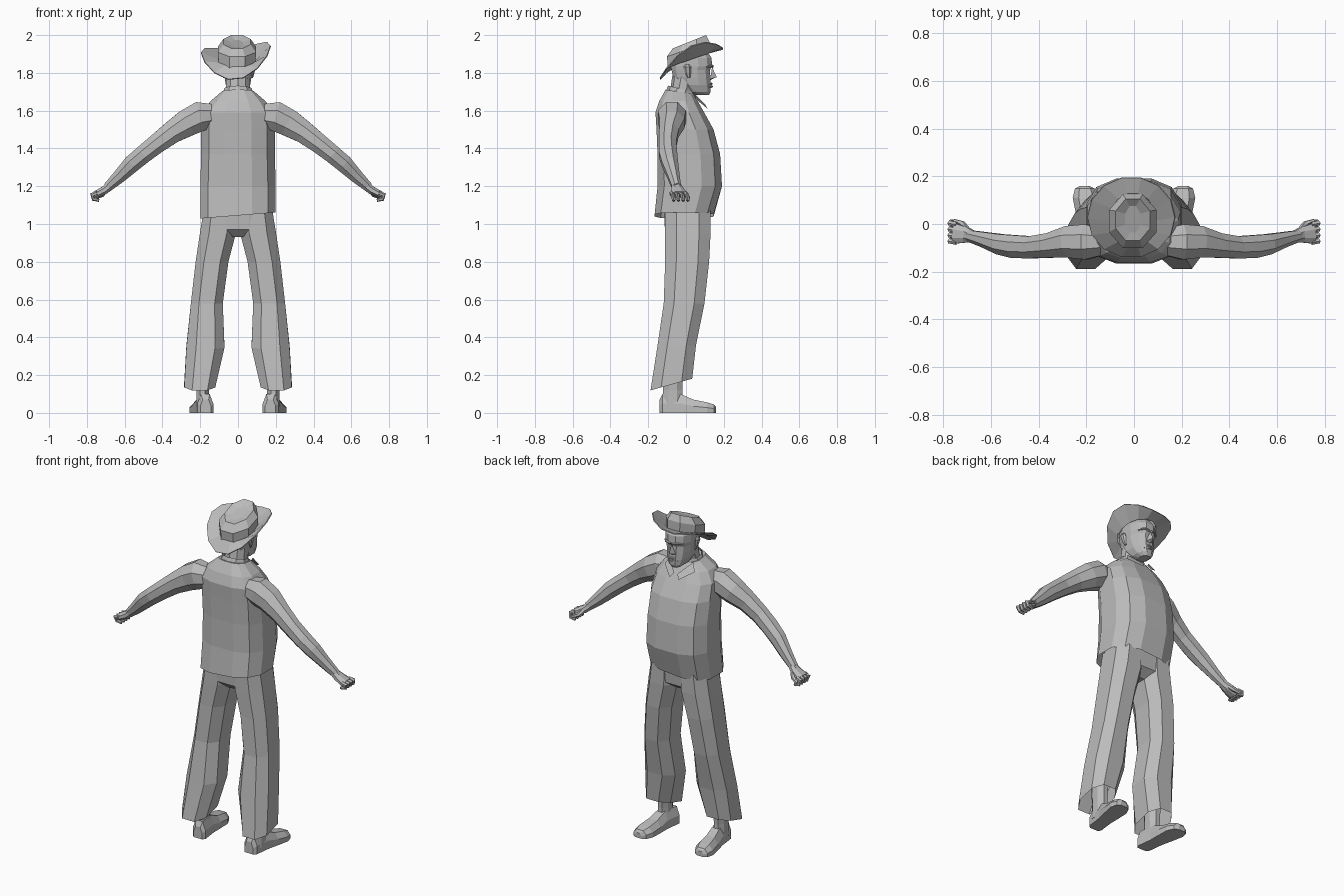
import bpy, bmesh, math
from mathutils import Vector

grey = bpy.data.materials.new("grey")
grey.diffuse_color = (0.5, 0.5, 0.5, 1)


def finish(name, bm, mirror=False):
    bmesh.ops.recalc_face_normals(bm, faces=bm.faces)
    me = bpy.data.meshes.new(name)
    bm.to_mesh(me)
    bm.free()
    me.materials.append(grey)
    ob = bpy.data.objects.new(name, me)
    bpy.context.collection.objects.link(ob)
    if mirror:
        ob.modifiers.new("mirror", "MIRROR")
    return ob


def ring(c, u, v, n, p=1.0):
    """Closed ring around c; p below 1 makes the ellipse boxier."""
    pts = []
    for i in range(n):
        a = 2 * math.pi * (i + 0.5) / n
        ca, sa = math.cos(a), math.sin(a)
        pts.append(Vector(c) + Vector(u) * math.copysign(abs(ca) ** p, ca)
                   + Vector(v) * math.copysign(abs(sa) ** p, sa))
    return pts


def skin(name, rings, caps=(True, True), mirror=False):
    bm = bmesh.new()
    vs = [[bm.verts.new(q) for q in r] for r in rings]
    n = len(vs[0])
    for a, b in zip(vs, vs[1:]):
        for i in range(n):
            j = (i + 1) % n
            bm.faces.new((a[i], a[j], b[j], b[i]))
    if caps[0]:
        bm.faces.new(vs[0])
    if caps[1]:
        bm.faces.new(vs[-1])
    return finish(name, bm, mirror)


def stack(name, rows, n, p=1.0, caps=(True, True), mirror=False):
    """Upright loft; row = z, x min, x max, y back, y front, slope along y."""
    rings = []
    for z, x0, x1, y0, y1, s in rows:
        h = (y1 - y0) / 2
        rings.append(ring(((x0 + x1) / 2, (y0 + y1) / 2, z),
                          ((x1 - x0) / 2, 0, 0), (0, h, h * s), n, p))
    return skin(name, rings, caps, mirror)


def limb(name, rows, n, mirror=True):
    """Loft along a path; row = x, y, z, depth along y, thickness across."""
    pts = [Vector(r[:3]) for r in rows]
    rings = []
    for i, r in enumerate(rows):
        t = (pts[min(i + 1, len(pts) - 1)] - pts[max(i - 1, 0)]).normalized()
        side = Vector((0, 1, 0)) - t * t.y
        side.normalize()
        rings.append(ring(pts[i], side * r[3], t.cross(side) * r[4], n))
    return skin(name, rings, mirror=mirror)


# Sleeveless shirt with a slightly slanted hem
shirt = stack("shirt", [
    (1.045, -.205, .205, -.17, .15, 0), (1.2, -.205, .205, -.155, .195, 0),
    (1.37, -.20, .20, -.155, .185, 0), (1.5, -.20, .20, -.16, .15, 0),
    (1.59, -.19, .19, -.165, .10, 0), (1.65, -.15, .15, -.145, .065, 0),
    (1.70, -.085, .085, -.11, .04, -.15)], 12, 0.75, (False, True))
for v in shirt.data.vertices:
    if v.co.z < 1.1:
        v.co.z += 0.08 * v.co.x

# Collar, with two pointed flaps over the chest
stack("collar", [(1.65, -.10, .10, -.12, .06, -.2),
                 (1.715, -.075, .075, -.095, .045, -.25)], 10, 1, (False, False))
bm = bmesh.new()
bm.faces.new([bm.verts.new(q) for q in
              ((.075, .035, 1.70), (.10, .06, 1.655), (.03, .115, 1.61), (.012, .10, 1.635))])
finish("collar_flap", bm, True)

# Trousers: hips and two open legs
stack("trouser_hips", [(.93, -.06, .06, -.07, .07, 0), (.97, -.17, .17, -.115, .125, 0),
                       (1.08, -.185, .185, -.12, .135, 0)], 12, 0.8)
stack("trouser_leg", [
    (.15, .115, .29, -.195, .04, .28), (.35, .065, .28, -.16, .06, .1),
    (.58, .075, .255, -.125, .105, 0), (.80, .045, .23, -.118, .13, 0),
    (.95, .005, .208, -.12, .138, 0), (1.07, .005, .188, -.12, .138, 0)],
    8, 0.8, (False, True), True)

# Shoes and ankles
stack("ankle", [(.03, .15, .225, -.13, -.01, 0), (.12, .152, .222, -.125, -.015, 0),
                (.24, .145, .23, -.125, -.01, 0)], 8, 1, mirror=True)
bm = bmesh.new()
bmesh.ops.create_grid(bm, x_segments=1, y_segments=1, size=1)
bm.clear()
rows = [(-.14, .028, .07), (-.125, .042, .10), (-.03, .042, .10),
        (.04, .05, .07), (.11, .056, .056), (.148, .042, .045), (.16, .02, .03)]
rings = []
for y, w, h in rows:
    x = .188 + .12 * y
    rings.append([(x - w, y, 0), (x + w, y, 0), (x + w, y, h * .5),
                  (x + w * .55, y, h), (x - w * .55, y, h), (x - w, y, h * .5)])
bm.free()
skin("shoe", rings, mirror=True)

# Arms
limb("arm", [
    (.13, -.075, 1.575, .06, .065), (.20, -.075, 1.57, .08, .085),
    (.27, -.075, 1.535, .072, .078), (.35, -.09, 1.485, .056, .064),
    (.43, -.098, 1.425, .050, .056), (.50, -.095, 1.37, .052, .052),
    (.56, -.085, 1.32, .046, .050), (.63, -.065, 1.25, .034, .038),
    (.69, -.05, 1.195, .026, .027)], 8)

# Hands with curled fingers and a thumb
limb("palm", [(.675, -.053, 1.205, .026, .024), (.705, -.045, 1.18, .036, .024),
              (.755, -.04, 1.155, .047, .020)], 8)
for i in range(4):
    y = -.077 + .025 * i
    limb("finger", [(.745, y, 1.163, .012, .012), (.772, y + .006, 1.155, .012, .013),
                    (.765, y + .012, 1.132, .011, .011),
                    (.735, y + .012, 1.125, .008, .008)], 6)
limb("thumb", [(.70, -.025, 1.18, .014, .014), (.72, .0, 1.155, .014, .013),
               (.755, .012, 1.14, .010, .010)], 6)

# Neck and head
stack("neck", [(1.62, -.085, .085, -.11, .03, 0), (1.70, -.068, .068, -.085, .045, 0),
               (1.80, -.066, .066, -.07, .07, 0)], 10)
stack("head", [
    (1.682, -.028, .028, .05, .122, 0), (1.70, -.05, .05, .0, .132, 0),
    (1.735, -.066, .066, -.045, .133, 0), (1.775, -.073, .073, -.07, .132, 0),
    (1.815, -.077, .077, -.08, .130, 0), (1.835, -.08, .08, -.083, .142, 0),
    (1.88, -.08, .08, -.08, .138, 0), (1.92, -.06, .06, -.045, .11, 0)], 12, 0.85)

# Face: nose, brows, lips and ears
bm = bmesh.new()
q = [bm.verts.new(c) for c in ((0, .138, 1.83), (-.02, .128, 1.768), (.02, .128, 1.768),
                               (0, .163, 1.778), (0, .128, 1.762))]
for f in ((0, 1, 3), (0, 3, 2), (1, 4, 3), (4, 2, 3)):
    bm.faces.new([q[i] for i in f])
finish("nose", bm)
limb("brow", [(.008, .140, 1.832, .007, .006), (.035, .138, 1.838, .008, .007),
              (.062, .108, 1.832, .006, .005)], 6)
for z, d in ((1.742, .008), (1.728, .009)):
    limb("lip", [(-.03, .120, z - .003, .004, .003), (0, .134, z, d, .007),
                 (.03, .120, z - .003, .004, .003)], 6, False)
stack("ear", [(1.772, .070, .080, .008, .022, 0), (1.80, .070, .088, -.006, .026, 0),
              (1.832, .072, .096, -.014, .028, 0), (1.845, .074, .090, -.004, .018, 0)],
      6, mirror=True)

# Hat brim: rises to the front and curls up at both sides
N = 14
inner, outer = [], []
for i in range(N):
    a = 2 * math.pi * i / N
    c, s = math.cos(a), math.sin(a)
    inner.append((-.005 + .10 * c, .015 + .115 * s, 1.872 + .04 * s))
    outer.append((-.012 + .183 * c, .027 + .17 * s,
                  1.765 + .0825 * (1 + s) + .08 * c * c + .018 * c))
brim = skin("hat_brim", [inner, outer], (False, False))
brim.modifiers.new("thickness", "SOLIDIFY").thickness = 0.006

# Hat crown with a sloping, pinched top
crown = [ring((-.005, .015, 1.868), (.106, 0, 0), (0, .12, .045), 8),
         ring((-.005, .012, 1.925), (.108, 0, 0), (0, .122, .042), 8),
         ring((-.005, .018, 1.965), (.078, 0, 0), (0, .095, .038), 8),
         ring((-.005, .02, 1.955), (.035, 0, 0), (0, .06, .02), 8)]
skin("hat_crown", crown, (False, True))
